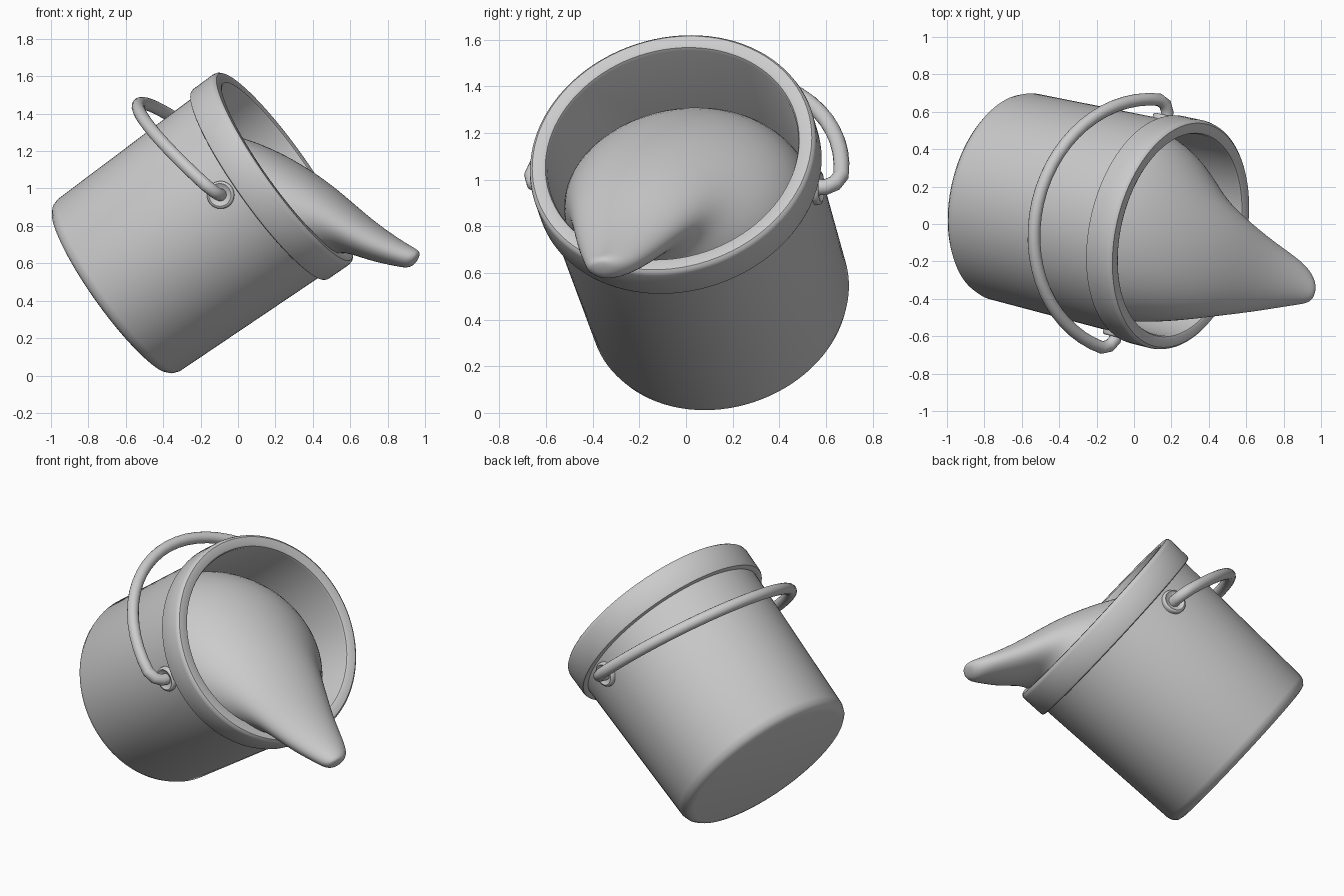
import bpy, bmesh
from math import sin, cos, pi, radians
from mathutils import Matrix, Vector

if "Cube" in bpy.data.objects:
    bpy.data.objects.remove(bpy.data.objects["Cube"])

# Bucket frame: X along the handle hinge, Z out of the mouth, origin at rim centre
n = Vector((0.80, -0.185, 0.57)).normalized()
u = Vector((-n.y, n.x, 0)).normalized()
w = n.cross(u)
FRAME = Matrix.Translation((0.25, -0.06, 1.115)) @ Matrix((u, w, n)).transposed().to_4x4()


def finish(name, bm, angle=35, subsurf=0):
    bmesh.ops.recalc_face_normals(bm, faces=bm.faces)
    mesh = bpy.data.meshes.new(name)
    bm.to_mesh(mesh)
    bm.free()
    ob = bpy.data.objects.new(name, mesh)
    bpy.context.collection.objects.link(ob)
    ob.matrix_world = FRAME
    if subsurf:
        mod = ob.modifiers.new("smooth", 'SUBSURF')
        mod.levels = mod.render_levels = subsurf
    bpy.ops.object.select_all(action='DESELECT')
    ob.select_set(True)
    bpy.context.view_layer.objects.active = ob
    bpy.ops.object.shade_smooth_by_angle(angle=radians(angle))
    return ob


def loft(bm, rings):
    rows = [[bm.verts.new(p) for p in ring] for ring in rings]
    for a, b in zip(rows, rows[1:]):
        for i in range(len(a)):
            j = (i + 1) % len(a)
            bm.faces.new((a[i], a[j], b[j], b[i]))
    bm.faces.new(rows[0])
    bm.faces.new(rows[-1])


def circle(r, z, count=96):
    return [(r * cos(2 * pi * i / count), r * sin(2 * pi * i / count), z) for i in range(count)]


# Bucket: floor, tapered wall, raised band, rounded lip, inside wall and floor
profile = [(0.505, -1.165), (0.532, -1.158), (0.553, -1.138), (0.564, -1.105),
           (0.588, -0.172), (0.610, -0.172), (0.619, -0.168), (0.623, -0.158),
           (0.625, -0.025), (0.621, -0.010), (0.610, 0.0), (0.565, 0.0),
           (0.554, -0.006), (0.548, -0.020), (0.52, -1.10)]
bm = bmesh.new()
loft(bm, [circle(r, z) for r, z in profile])
finish("bucket", bm)

# Poured liquid: elliptical sections (top w, top n, bottom w, bottom n, right u, left u)
sections = [(0.545, -0.55, -0.545, -0.55, 0.545, -0.545),
            (0.545, -0.47, -0.55, -0.45, 0.545, -0.545),
            (0.44, -0.26, -0.55, -0.25, 0.52, -0.52),
            (0.25, -0.08, -0.545, -0.12, 0.40, -0.475),
            (0.025, 0.065, -0.545, -0.04, 0.26, -0.425),
            (-0.235, 0.175, -0.57, 0.03, 0.17, -0.37),
            (-0.515, 0.245, -0.69, 0.115, 0.08, -0.305),
            (-0.735, 0.335, -0.805, 0.225, 0.01, -0.23),
            (-0.795, 0.372, -0.852, 0.275, -0.05, -0.205),
            (-0.825, 0.370, -0.848, 0.320, -0.10, -0.175)]
bm = bmesh.new()
rings = []
for tw, tn, bw, bn, right, left in sections:
    ring = []
    for i in range(24):
        a = 2 * pi * i / 24
        t = (1 + sin(a)) / 2
        ring.append(((right + left) / 2 + (right - left) / 2 * cos(a),
                     bw + (tw - bw) * t, bn + (tn - bn) * t))
    rings.append(ring)
loft(bm, rings)
finish("liquid", bm, 80, 2)

# Handle: swept tube with its ends turned in to the hinges
HINGE = -0.262
half = [(0.575, 0.0), (0.625, 0.004), (0.662, 0.03), (0.68, 0.08)]
arc = [(0.684 * cos(radians(a)), 0.75 * sin(radians(a))) for a in range(12, 169, 6)]
path = half + arc + [(-x, v) for x, v in reversed(half)]
pts = [Vector((x, 0.97 * v, HINGE - 0.25 * v)) for x, v in path]
side = Vector((0, 0.25, 0.97)).normalized()
rings = []
for i, p in enumerate(pts):
    tangent = (pts[min(i + 1, len(pts) - 1)] - pts[max(i - 1, 0)]).normalized()
    across = tangent.cross(side)
    rings.append([p + 0.034 * (across * cos(2 * pi * k / 16) + side * sin(2 * pi * k / 16))
                  for k in range(16)])
bm = bmesh.new()
loft(bm, rings)
finish("handle", bm, 50)

# Hinge washers: dished discs on both sides of the bucket
washer = [(0.074, 0.56), (0.074, 0.597), (0.070, 0.605), (0.061, 0.608), (0.052, 0.602), (0.03, 0.592)]
for name, s in (("back_hinge", 1), ("front_hinge", -1)):
    bm = bmesh.new()
    loft(bm, [[(s * d, y, HINGE + z) for y, z, _ in circle(r, 0, 32)] for r, d in washer])
    finish(name, bm, 50)
